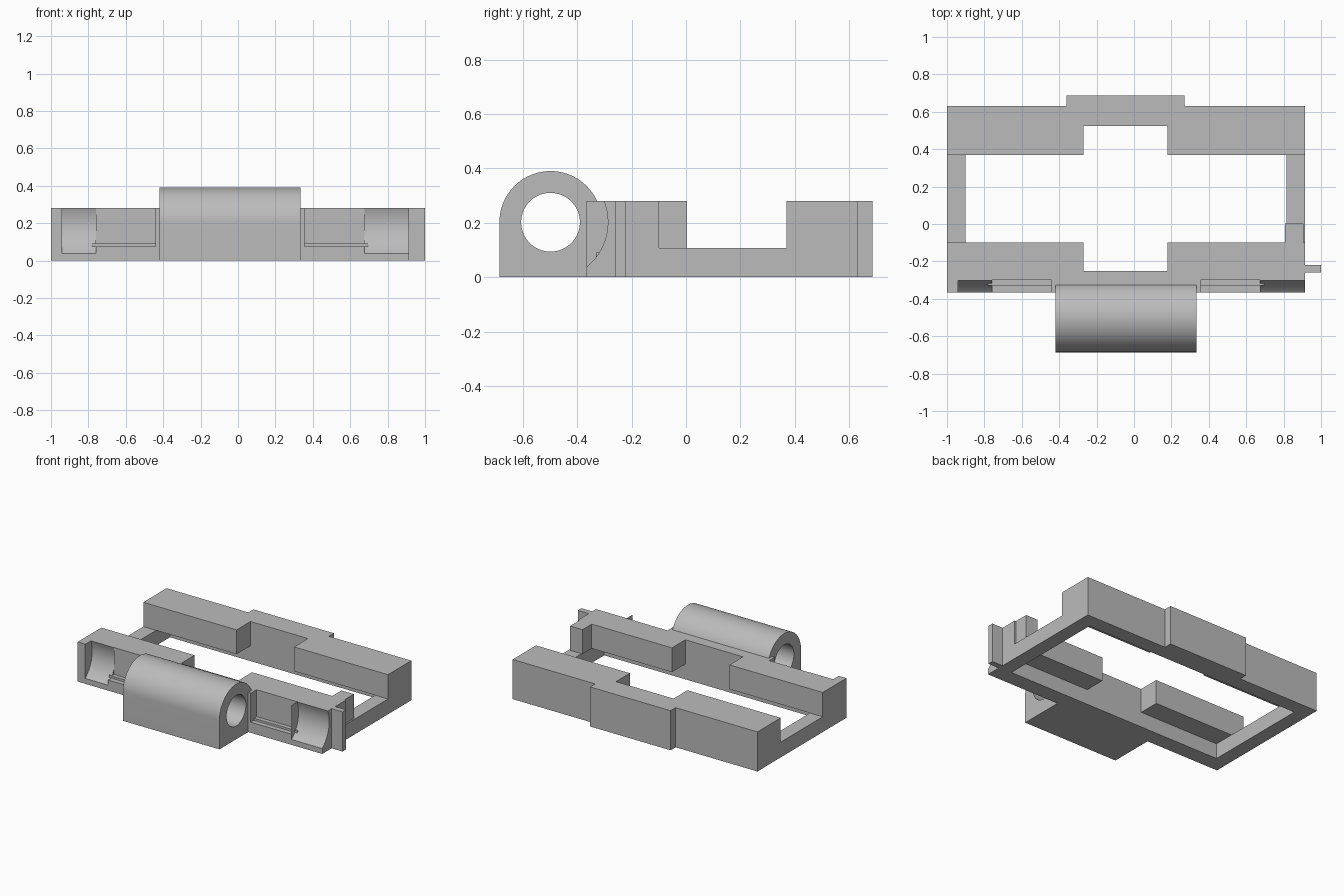
import bpy, bmesh, math

if "Cube" in bpy.data.objects:
    bpy.data.objects.remove(bpy.data.objects["Cube"])

grey = bpy.data.materials.new("plain_grey")
grey.diffuse_color = (0.5, 0.5, 0.5, 1)
grey.use_nodes = True
grey.node_tree.nodes["Principled BSDF"].inputs["Base Color"].default_value = grey.diffuse_color

AXIS_Y, AXIS_Z = -0.498, 0.202      # barrel axis, running along x


def prism(name, x0, x1, profile):
    """Extrude a y-z profile along x."""
    bm = bmesh.new()
    face = bm.faces.new([bm.verts.new((x0, y, z)) for y, z in profile])
    ext = bmesh.ops.extrude_face_region(bm, geom=[face])
    verts = [v for v in ext["geom"] if isinstance(v, bmesh.types.BMVert)]
    bmesh.ops.translate(bm, verts=verts, vec=(x1 - x0, 0, 0))
    bmesh.ops.recalc_face_normals(bm, faces=bm.faces)
    mesh = bpy.data.meshes.new(name)
    bm.to_mesh(mesh)
    bm.free()
    mesh.materials.append(grey)
    obj = bpy.data.objects.new(name, mesh)
    bpy.context.collection.objects.link(obj)
    return obj


def box(name, x0, x1, y0, y1, z0, z1):
    return prism(name, x0, x1, [(y0, z0), (y1, z0), (y1, z1), (y0, z1)])


def arc(r, a0, a1, n):
    return [(AXIS_Y + r * math.cos(math.radians(a0 + (a1 - a0) * i / n)),
             AXIS_Z + r * math.sin(math.radians(a0 + (a1 - a0) * i / n)))
            for i in range(n + 1)]


def rod(name, x0, x1, r, n=64):
    return prism(name, x0, x1, arc(r, 0, 360, n)[:-1])


def cut(obj, cutter):
    cutter.hide_render = True
    mod = obj.modifiers.new("cut", 'BOOLEAN')
    mod.operation, mod.solver, mod.object = 'DIFFERENCE', 'EXACT', cutter
    bpy.context.view_layer.objects.active = obj
    bpy.ops.object.modifier_apply(modifier=mod.name)
    bpy.data.objects.remove(cutter)


def smooth(obj):
    bpy.ops.object.select_all(action='DESELECT')
    obj.select_set(True)
    bpy.context.view_layer.objects.active = obj
    bpy.ops.object.shade_smooth_by_angle(angle=math.radians(25))


# Frame: two raised bars on a narrow, low ring
frame = box("frame", -1, 0.915, -0.365, 0.63, 0, 0.28)
cut(frame, box("opening", -0.9, 0.815, -0.1, 0.37, -0.1, 0.4))
cut(frame, box("rail_gap", -1.2, 1.2, -0.1, 0.37, 0.108, 0.4))
cut(frame, box("notch", -0.27, 0.18, -0.25, 0.525, -0.1, 0.4))
cut(frame, box("underside", -0.9, 0.815, -0.25, 0.525, -0.1, 0.108))

# Front pockets: curved ones at the ends, flat ones beside the barrel
for x0, x1 in ((-0.94, -0.76), (0.675, 1.1)):
    cut(frame, rod("curved_pocket", x0, x1, 0.211))
for x0, x1 in ((-0.76, -0.44), (0.355, 0.675)):
    cut(frame, box("flat_pocket", x0, x1, -0.5, -0.3, 0.075, 0.4))
smooth(frame)

# Thin ledges in the flat pockets
box("left_ledge", -0.78, -0.44, -0.33, -0.3, 0.075, 0.09)
box("right_ledge", 0.355, 0.695, -0.33, -0.3, 0.075, 0.09)

# Hinge barrel with a flat base and a bore
R = 0.188
barrel = prism("hinge_barrel", -0.42, 0.335,
               [(-0.365, 0.1), (-0.365, 0)] + [(AXIS_Y - R, 0)]
               + arc(R, 180, 0, 40))
cut(barrel, rod("bore", -0.6, 0.6, 0.108))
smooth(barrel)

# Back thickening, side tab and corner block
box("back_pad", -0.36, 0.27, 0.63, 0.686, 0, 0.28)
box("side_tab", 0.915, 1.0, -0.26, -0.22, 0, 0.28)
box("corner_block", 0.808, 0.905, -0.1, 0.003, 0.108, 0.28)
